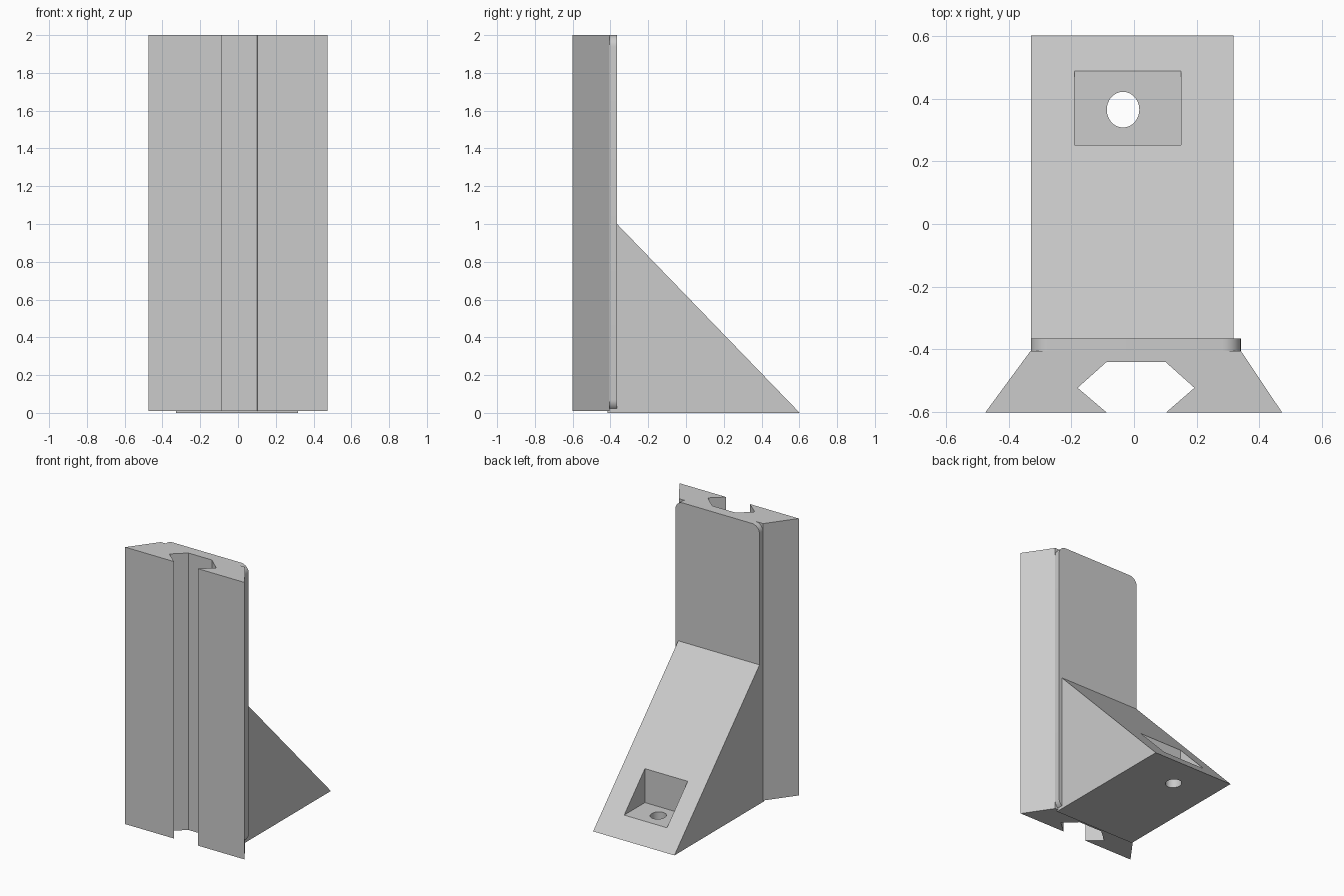
import bpy, bmesh, math
from mathutils import Matrix

cube = bpy.data.objects.get("Cube")
if cube:
    bpy.data.objects.remove(cube, do_unlink=True)

grey = bpy.data.materials.new("light_grey")
grey.use_nodes = True
grey.diffuse_color = (0.6, 0.6, 0.6, 1)
grey.node_tree.nodes["Principled BSDF"].inputs["Base Color"].default_value = (0.6, 0.6, 0.6, 1)


def prism(name, points, to_3d, start, end):
    """Extrude a 2D outline from start to end; to_3d places each (a, b, depth)."""
    bm = bmesh.new()
    low = [bm.verts.new(to_3d(a, b, start)) for a, b in points]
    high = [bm.verts.new(to_3d(a, b, end)) for a, b in points]
    bm.faces.new(low)
    bm.faces.new(high)
    n = len(points)
    for i in range(n):
        j = (i + 1) % n
        bm.faces.new((low[i], low[j], high[j], high[i]))
    bmesh.ops.recalc_face_normals(bm, faces=bm.faces)
    mesh = bpy.data.meshes.new(name)
    bm.to_mesh(mesh)
    bm.free()
    mesh.materials.append(grey)
    obj = bpy.data.objects.new(name, mesh)
    bpy.context.collection.objects.link(obj)
    return obj


def smooth(obj):
    bpy.ops.object.select_all(action="DESELECT")
    obj.select_set(True)
    bpy.context.view_layer.objects.active = obj
    bpy.ops.object.shade_smooth_by_angle(angle=math.radians(30))


def cut(target, cutter):
    mod = target.modifiers.new(cutter.name, "BOOLEAN")
    mod.operation = "DIFFERENCE"
    mod.solver = "EXACT"
    mod.object = cutter
    bpy.context.view_layer.objects.active = target
    bpy.ops.object.modifier_apply(modifier=mod.name)
    bpy.data.objects.remove(cutter, do_unlink=True)


def along_z(a, b, d):
    return (a, b, d)


def along_y(a, b, d):
    return (a, d, b)


def along_x(a, b, d):
    return (d, a, b)


# Upright rail with a flared body and an undercut front slot
rail_outline = [(-0.475, -0.602), (-0.087, -0.602), (-0.18, -0.523), (-0.087, -0.44),
                (0.1, -0.44), (0.193, -0.523), (0.102, -0.602), (0.473, -0.602),
                (0.341, -0.405), (-0.33, -0.405)]
prism("slotted_rail", rail_outline, along_z, 0.01, 2.0)

# Back plate with rounded corners
radius = 0.06
corners = [(0.341, 2.0, -1, -1, 0), (-0.329, 2.0, 1, -1, 90),
           (-0.329, 0.01, 1, 1, 180), (0.341, 0.01, -1, 1, 270)]
plate_outline = []
for x, z, sx, sz, first in corners:
    for step in range(9):
        t = math.radians(first + step * 90 / 8)
        plate_outline.append((x + sx * radius + radius * math.cos(t),
                              z + sz * radius + radius * math.sin(t)))
smooth(prism("back_plate", plate_outline, along_y, -0.406, -0.365))

# Triangular foot behind the plate
foot = prism("wedge_foot", [(-0.415, 0), (0.602, 0), (-0.365, 1.0), (-0.415, 1.0)],
             along_x, -0.329, 0.317)

# Screw recess in the slope, with a hole through its floor
cut(foot, prism("recess_cutter", [(-0.19, 0.252), (0.15, 0.252), (0.15, 0.488), (-0.19, 0.488)],
                along_z, 0.118, 0.8))
ring = [(math.cos(i * math.tau / 32), math.sin(i * math.tau / 32)) for i in range(32)]
hole = prism("hole_cutter", ring, along_z, -0.1, 0.3)
hole.data.transform(Matrix.Translation((-0.035, 0.365, 0)) @ Matrix.Diagonal((0.052, 0.057, 1, 1)))
cut(foot, hole)
smooth(foot)
